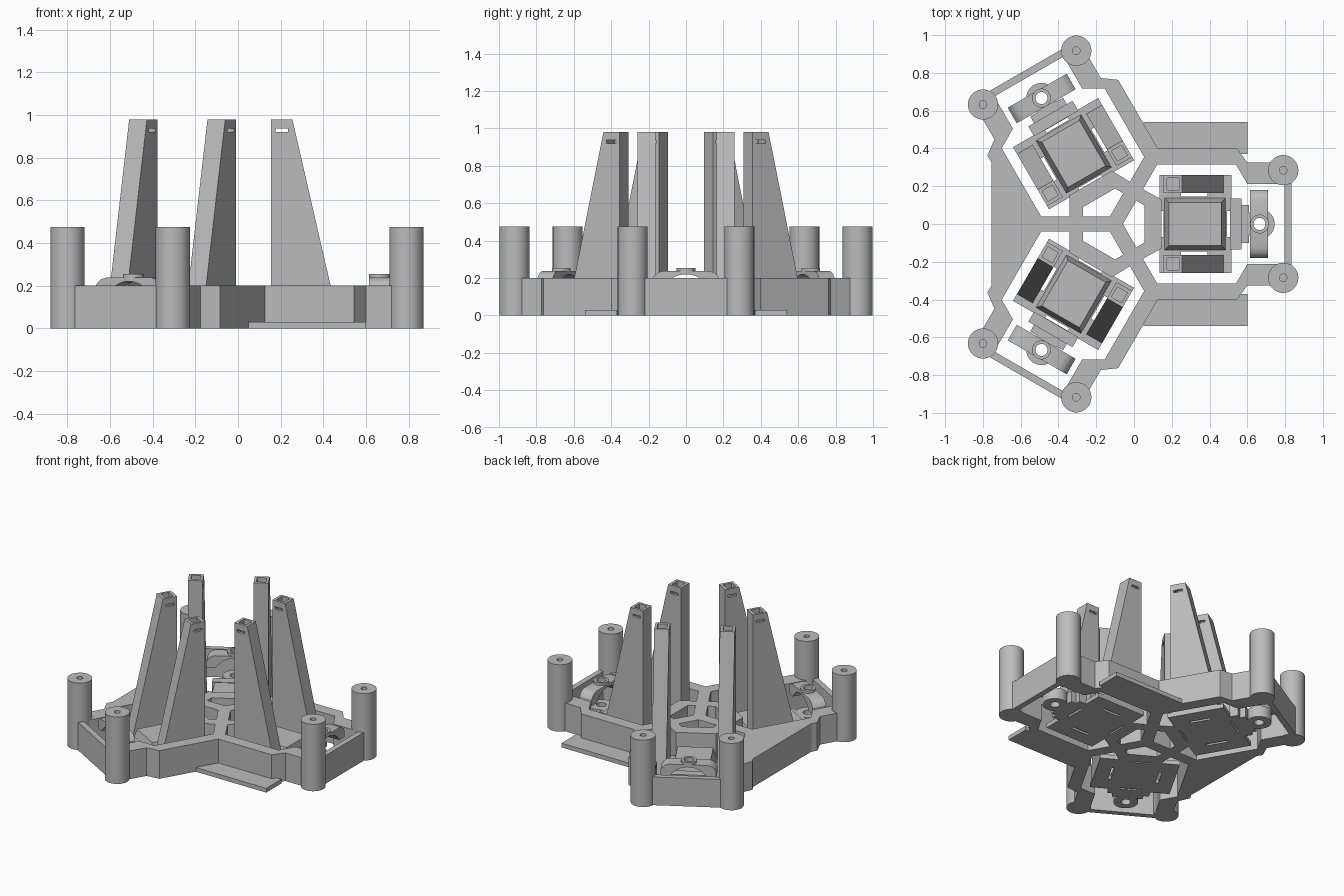
import bpy, bmesh, math
from math import cos, sin, pi
from mathutils import Matrix

cube = bpy.data.objects.get("Cube")
if cube:
    bpy.data.objects.remove(cube)

grey = bpy.data.materials.new("plain grey")
grey.use_nodes = True
colour = (0.5, 0.5, 0.5, 1)
grey.diffuse_color = colour
grey.node_tree.nodes["Principled BSDF"].inputs["Base Color"].default_value = colour

HUB = -0.105       # x of the three-way symmetry axis
BASE = 0.2         # frame height
AXES = {
    "z": Matrix.Identity(4),
    "y": Matrix.Rotation(pi / 2, 4, "X"),
    "x": Matrix(((0, 0, 1, 0), (1, 0, 0, 0), (0, 1, 0, 0), (0, 0, 0, 1))),
}


def arm(i):
    return Matrix.Translation((HUB, 0, 0)) @ Matrix.Rotation(i * 2 * pi / 3, 4, "Z")


def turn(points, i):
    a = i * 2 * pi / 3
    return [(x * cos(a) - y * sin(a), x * sin(a) + y * cos(a)) for x, y in points]


def circle(x, y, r, n=40):
    return [(x + r * cos(2 * pi * k / n), y + r * sin(2 * pi * k / n)) for k in range(n)]


def rect(x0, x1, y0, y1):
    return [(x0, y0), (x1, y0), (x1, y1), (x0, y1)]


def mirrored(points):
    return points + [(x, -y) for x, y in reversed(points)]


def add_mesh(name, mesh, smooth=False):
    obj = bpy.data.objects.new(name, mesh)
    bpy.context.scene.collection.objects.link(obj)
    mesh.materials.clear()
    mesh.materials.append(grey)
    if smooth:
        bpy.ops.object.select_all(action="DESELECT")
        obj.select_set(True)
        bpy.context.view_layer.objects.active = obj
        bpy.ops.object.shade_smooth_by_angle(angle=math.radians(30))
    return obj


def prism(name, loops, lo, hi, place, axis="z", smooth=False):
    """Extrude an outline (first loop) with holes (other loops) from lo to hi."""
    curve = bpy.data.curves.new(name, "CURVE")
    curve.dimensions = "2D"
    curve.fill_mode = "BOTH"
    curve.extrude = (hi - lo) / 2
    for loop in loops:
        s = curve.splines.new("POLY")
        s.points.add(len(loop) - 1)
        for p, (x, y) in zip(s.points, loop):
            p.co = (x, y, 0, 1)
        s.use_cyclic_u = True
    tmp = bpy.data.objects.new(name + " outline", curve)
    bpy.context.scene.collection.objects.link(tmp)
    deps = bpy.context.evaluated_depsgraph_get()
    mesh = bpy.data.meshes.new_from_object(tmp.evaluated_get(deps))
    bpy.data.objects.remove(tmp)
    bm = bmesh.new()
    bm.from_mesh(mesh)
    bmesh.ops.remove_doubles(bm, verts=bm.verts, dist=1e-5)
    bmesh.ops.transform(bm, verts=bm.verts,
                        matrix=place @ AXES[axis] @ Matrix.Translation((0, 0, (lo + hi) / 2)))
    bmesh.ops.recalc_face_normals(bm, faces=bm.faces)
    for f in bm.faces:
        f.smooth = False
    bm.to_mesh(mesh)
    bm.free()
    return add_mesh(name, mesh, smooth)


def box(name, x0, x1, y0, y1, z0, z1, place, inset=0):
    """Box whose top may be drawn in on all sides."""
    bm = bmesh.new()
    bmesh.ops.create_cube(bm, size=1)
    for v in bm.verts:
        d = inset if v.co.z > 0 else 0
        v.co = (x1 - d if v.co.x > 0 else x0 + d,
                y1 - d if v.co.y > 0 else y0 + d,
                z1 if v.co.z > 0 else z0)
    bm.transform(place)
    mesh = bpy.data.meshes.new(name)
    bm.to_mesh(mesh)
    bm.free()
    return add_mesh(name, mesh)


def cut(obj, cutter):
    mod = obj.modifiers.new("opening", "BOOLEAN")
    mod.operation = "DIFFERENCE"
    mod.solver = "EXACT"
    mod.object = cutter
    cutter.hide_render = True
    cutter.hide_set(True)


# Frame outline, bays and hub openings, written for one arm and turned
arm_edge = [(0.65, -0.4), (0.705, -0.325), (0.9, -0.325), (0.94, -0.29)]
arm_edge = arm_edge + [(x, -y) for x, y in reversed(arm_edge)]
outline = []
for i in range(3):
    outline += turn(arm_edge, i)
    if i == 1:
        outline += [(-0.65, 0.327), (-0.65, -0.327)]
    else:
        outline += turn([(0.231, 0.4)], i)
bay = mirrored([(0.25, 0.128), (0.152, 0.184), (0.228, 0.315), (0.645, 0.315),
                (0.705, 0.212), (0.902, 0.212)])
hub_hole = [(0.046, 0), (0.117, 0.123), (0.16, 0.098), (0.16, -0.098), (0.117, -0.123)]
holes = []
for i in range(3):
    holes += [turn(bay, i), turn(hub_hole, i)]
prism("frame", [outline] + holes, 0, BASE, arm(0))

# Arched clip cross-section: rounded shoulders over a round underside
clip = [(0.18, 0.15), (0.18, 0.195), (0.168, 0.215), (0.15, 0.23), (0.125, 0.237)]
clip += [(-y, z) for y, z in reversed(clip)]
clip += [(-0.14 * cos(a), 0.08 + 0.14 * sin(a))
         for a in [pi / 6 + k * pi / 36 for k in range(25)]]

# Tower side profile with a through slot
tower_side = [(0.26, 0), (0.585, 0), (0.36, 0.98), (0.26, 0.98)]
tower_slot = rect(0.28, 0.34, 0.92, 0.937)

for i in range(3):
    m = arm(i)

    # Inner strut joining the hub bars to the motor bed
    prism("hub_strut", [mirrored([(0.16, 0.098), (0.15, 0.185), (0.25, 0.13)])],
          0, BASE, m)

    # Motor bed with slots and its raised pad
    slots = [rect(0.355, 0.495, s * 0.155 - 0.01, s * 0.155 + 0.01) for s in (-1, 1)]
    slots += [rect(x, x + 0.015, -0.07, 0.07) for x in (0.246, 0.597)]
    prism("motor_bed", [rect(0.24, 0.62, -0.26, 0.26)] + slots, 0, 0.03, m)
    box("motor_pad", 0.265, 0.592, -0.14, 0.14, 0.02, 0.12, m, 0.025)

    # Stepped neck and guide ring
    box("neck", 0.614, 0.675, -0.135, 0.135, 0, 0.1, m)
    box("neck_tip", 0.67, 0.715, -0.1, 0.1, 0, 0.08, m)
    prism("guide_ring", [circle(0.77, 0, 0.08), circle(0.77, 0, 0.032)],
          0, 0.08, m, smooth=True)

    # Arched clip and its boss; the hole passes through both
    bar = prism("arched_clip", [clip], 0.72, 0.815, m, "x", True)
    cut(bar, prism("clip_cutter", [circle(0.77, 0, 0.032)], 0.1, 0.4, m))
    prism("clip_boss", [circle(0.77, 0, 0.05), circle(0.77, 0, 0.032)],
          0.222, 0.255, m, smooth=True)

    for side in (-1, 1):
        # Tapered hollow tower
        y = side * 0.212
        tower = prism("tower", [tower_side, tower_slot], -y - 0.048, -y + 0.048, m, "y")
        cut(tower, box("tower_cutter", 0.28, 0.342, y - 0.031, y + 0.031, 0.6, 1.1, m))

        # Corner post with a blind screw hole at each end
        p = (0.895, side * 0.285)
        prism("corner_post", [circle(*p, 0.08, 48), circle(*p, 0.02, 20)],
              0, 0.475, m, smooth=True)
        prism("post_core", [circle(*p, 0.021, 20)], 0.05, 0.4, m)

# Thin side wings
for side in (-1, 1):
    ys = sorted((side * 0.37, side * 0.54))
    box("side_wing", 0.05, 0.6, ys[0], ys[1], 0, 0.03, Matrix.Identity(4))
